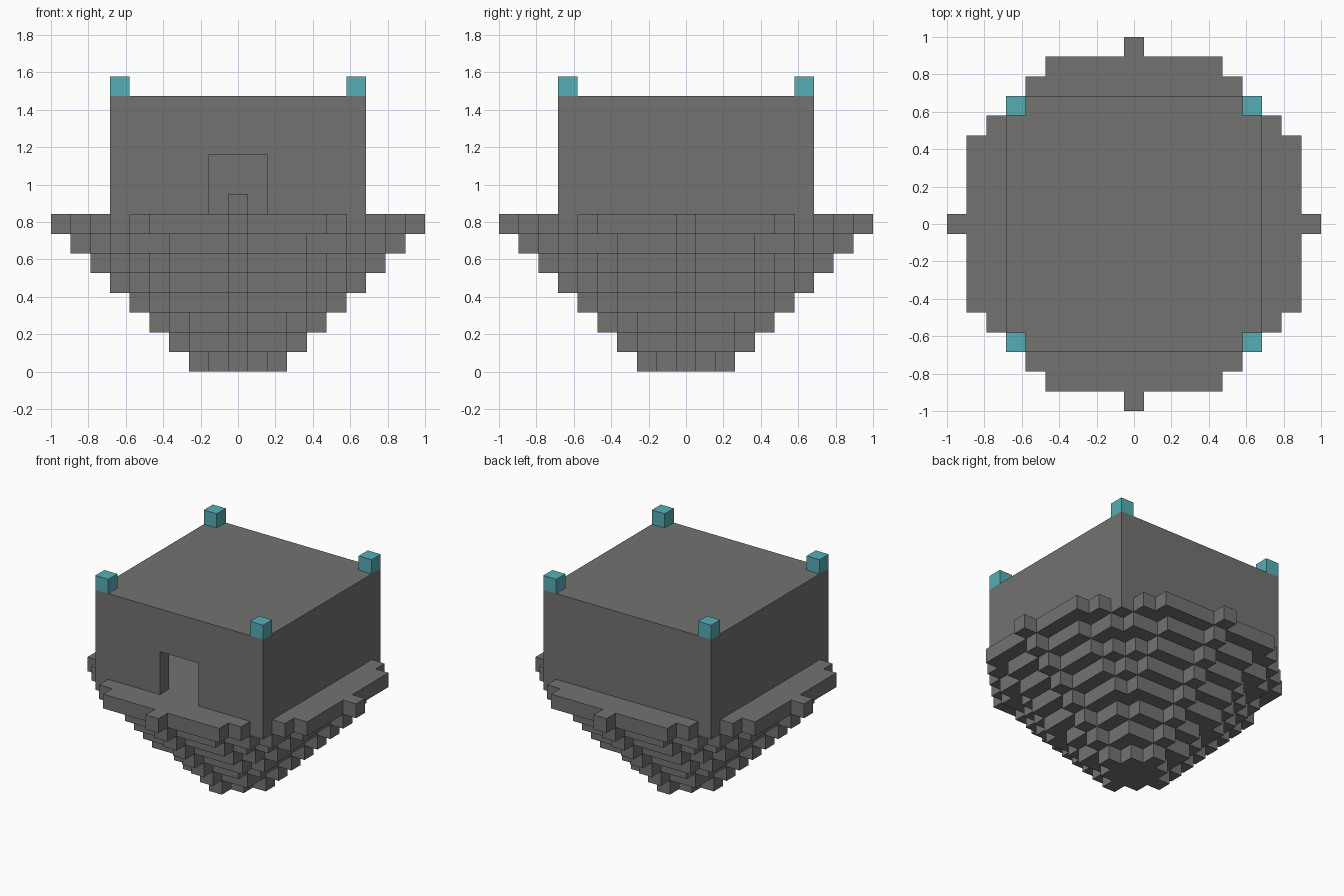
import bpy
import bmesh
import math
from mathutils import Matrix, Vector

U = 2 / 19  # size of one block

cube = bpy.data.objects.get("Cube")
if cube:
    bpy.data.objects.remove(cube, do_unlink=True)


def make_material(name, color):
    mat = bpy.data.materials.new(name)
    mat.use_nodes = True
    mat.diffuse_color = (*color, 1)
    mat.node_tree.nodes["Principled BSDF"].inputs["Base Color"].default_value = (*color, 1)
    return mat


stone = make_material("grey stone", (0.17, 0.17, 0.162))
teal = make_material("teal lamp", (0.095, 0.42, 0.47))


def finish(name, bm, mat):
    """Scale block units to world size and link the object."""
    bmesh.ops.scale(bm, vec=(U, U, U), verts=bm.verts)
    bmesh.ops.recalc_face_normals(bm, faces=bm.faces)
    mesh = bpy.data.meshes.new(name)
    bm.to_mesh(mesh)
    bm.free()
    mesh.materials.append(mat)
    obj = bpy.data.objects.new(name, mesh)
    bpy.context.collection.objects.link(obj)
    return obj


def box(name, center, size, mat):
    bm = bmesh.new()
    place = Matrix.Translation(Vector(center)) @ Matrix.Diagonal((*size, 1))
    bmesh.ops.create_cube(bm, size=1, matrix=place)
    return finish(name, bm, mat)


def disc(name, radius, z):
    """One-block-thick stepped disc, outlined row by row."""
    right = []
    for j in range(-radius, radius + 1):
        x = math.isqrt(radius * radius - j * j) + 0.5
        if right and right[-1][0] == x:
            right[-1] = (x, j + 0.5)
        else:
            right += [(x, j - 0.5), (x, j + 0.5)]
    outline = right + [(-x, y) for x, y in reversed(right)]
    bm = bmesh.new()
    face = bm.faces.new([bm.verts.new((x, y, z)) for x, y in outline])
    grown = bmesh.ops.extrude_face_region(bm, geom=[face], use_keep_orig=True)
    top = [v for v in grown["geom"] if isinstance(v, bmesh.types.BMVert)]
    bmesh.ops.translate(bm, vec=(0, 0, 1), verts=top)
    return finish(name, bm, stone)


def cut(obj, cutter):
    mod = obj.modifiers.new("opening", 'BOOLEAN')
    mod.operation = 'DIFFERENCE'
    mod.solver = 'EXACT'
    mod.object = cutter
    bpy.context.view_layer.objects.active = obj
    bpy.ops.object.modifier_apply(modifier=mod.name)
    bpy.data.objects.remove(cutter, do_unlink=True)


# Stepped base, widening upwards
for layer in range(8):
    disc(f"base_layer_{layer + 1}", layer + 2, layer)

# Hollow house with a doorway in the front wall
house = box("house_walls", (0, 0, 11), (13, 13, 6), stone)
cut(house, box("room_cutter", (0, 0, 10), (11, 11, 6), stone))
cut(house, box("door_cutter", (0, -6, 9), (3, 3, 4), stone))

# Single block standing in the room
box("room_block", (0, 0, 8.5), (1, 1, 1), stone)

# Lamps on the roof corners
for side, sx in (("left", 1), ("right", -1)):
    for end, sy in (("front", -1), ("back", 1)):
        box(f"lamp_{end}_{side}", (6 * sx, 6 * sy, 14.5), (1, 1, 1), teal)
